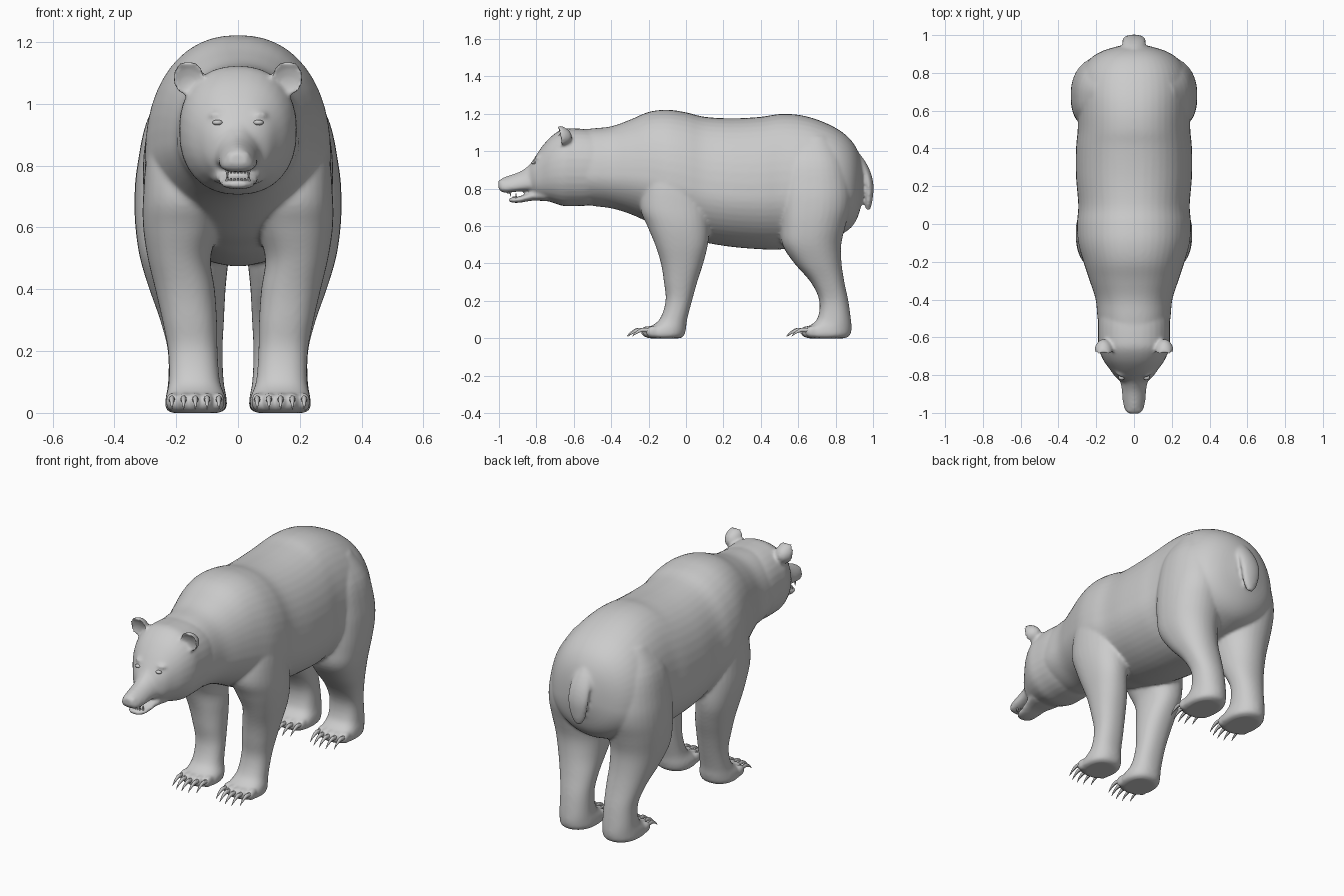
import bpy, bmesh, math
from mathutils import Matrix, Vector

if "Cube" in bpy.data.objects:
    bpy.data.objects.remove(bpy.data.objects["Cube"])

fur = bpy.data.materials.new("grey_fur")
fur.diffuse_color = (0.6, 0.6, 0.6, 1)
fur.use_nodes = True
fur.node_tree.nodes["Principled BSDF"].inputs["Base Color"].default_value = fur.diffuse_color


def spline(rows, steps):
    """Smooth in-between sections through the given rows."""
    out = []
    for i in range(len(rows) - 1):
        p = [rows[max(0, min(len(rows) - 1, i + k))] for k in (-1, 0, 1, 2)]
        for s in range(steps):
            t = s / steps
            out.append([0.5 * (2 * b + (c - a) * t + (2 * a - 5 * b + 4 * c - d) * t * t
                               + (3 * b - a - 3 * c + d) * t ** 3) for a, b, c, d in zip(*p)])
    return out + [list(rows[-1])]


def loft(bm, rows, axis, side=1, steps=4, n=32, power=(2.25, 2.25), low=0.5):
    """Rounded sections (t, x0, x1, v0, v1) along y or z.
    low = height of the widest point, power = squareness below and above it."""
    rings = []
    for t, x0, x1, v0, v1 in spline(rows, steps):
        vm, ring = v0 + (v1 - v0) * low, []
        for k in range(n):
            a = 2 * math.pi * k / n
            c, s = math.cos(a), math.sin(a)
            e = 2 / (power[1] if s > 0 else power[0])
            c = math.copysign(abs(c) ** e, c)
            s = math.copysign(abs(s) ** e, s)
            x = side * ((x0 + x1) / 2 + c * (x1 - x0) / 2)
            v = vm + s * ((v1 - vm) if s > 0 else (vm - v0))
            ring.append(bm.verts.new((x, t, v) if axis == 'y' else (x, v, t)))
        rings.append(ring)
    faces = [bm.faces.new(rings[0]), bm.faces.new(rings[-1][::-1])]
    for r, q in zip(rings, rings[1:]):
        for k in range(n):
            faces.append(bm.faces.new((r[k], q[k], q[(k + 1) % n], r[(k + 1) % n])))
    bmesh.ops.recalc_face_normals(bm, faces=faces)


def sym(rows):
    """Rows given as (t, half width, v0, v1)."""
    return [(t, -w, w, a, b) for t, w, a, b in rows]


def ball(bm, centre, size, seg=20):
    m = Matrix.Translation(centre) @ Matrix.Diagonal((*size, 1))
    return bmesh.ops.create_uvsphere(bm, u_segments=seg, v_segments=seg // 2,
                                     radius=1, matrix=m)['verts']


def finish(bm, name):
    me = bpy.data.meshes.new(name)
    bm.to_mesh(me)
    bm.free()
    me.materials.append(fur)
    ob = bpy.data.objects.new(name, me)
    bpy.context.collection.objects.link(ob)
    bpy.ops.object.select_all(action='DESELECT')
    bpy.context.view_layer.objects.active = ob
    ob.select_set(True)
    return ob


bm = bmesh.new()

# Torso and neck
loft(bm, sym([(-.60, .175, .73, 1.11), (-.5, .193, .708, 1.122), (-.4, .203, .695, 1.133),
              (-.3, .235, .665, 1.168), (-.2, .268, .62, 1.21), (-.1, .296, .57, 1.222),
              (0, .302, .54, 1.208), (.1, .295, .512, 1.184), (.25, .307, .488, 1.176),
              (.4, .307, .476, 1.184), (.5, .298, .475, 1.199), (.6, .298, .488, 1.195),
              (.7, .298, .515, 1.17), (.8, .282, .545, 1.125), (.87, .238, .58, 1.073),
              (.915, .17, .64, 1.01), (.945, .07, .74, .93)]), 'y', n=48, low=.4,
     power=(1.9, 2.25))

# Head, wedge-shaped muzzle, lower jaw, nose pad
loft(bm, sym([(-.44, .18, .73, 1.10), (-.52, .19, .71, 1.117), (-.6, .19, .706, 1.122),
              (-.66, .187, .708, 1.118), (-.72, .163, .727, 1.08), (-.77, .128, .742, 1.025),
              (-.81, .098, .76, .965), (-.84, .06, .80, .915)]), 'y')
loft(bm, sym([(-.74, .10, .77, 1.03), (-.8, .087, .782, .972), (-.84, .072, .786, .926),
              (-.88, .065, .786, .896), (-.92, .062, .782, .879), (-.96, .056, .779, .866),
              (-.985, .048, .782, .855), (-1.003, .03, .80, .842)]), 'y',
     low=.3, power=(2.6, 1.75))
loft(bm, sym([(-.75, .09, .733, .80), (-.82, .07, .736, .788), (-.88, .059, .726, .762),
              (-.92, .05, .724, .754), (-.947, .028, .73, .75)]), 'y')
ball(bm, (0, -.984, .832), (.043, .02, .019))

# Tail
loft(bm, sym([(.685, .018, .962, .984), (.73, .044, .955, .996), (.81, .06, .952, 1.003),
              (.88, .062, .93, .99), (.94, .056, .89, .962), (.985, .04, .85, .93)]), 'z',
     power=(2, 2))

front_leg = [(1.0, .10, .24, -.18, .02), (.85, .06, .292, -.225, .08), (.7, .045, .307, -.245, .12),
             (.6, .06, .307, -.207, .125), (.5, .088, .292, -.165, .117), (.4, .075, .268, -.134, .092),
             (.3, .068, .245, -.118, .06), (.2, .066, .226, -.109, .032), (.1, .058, .224, -.142, .006),
             (.05, .04, .234, -.21, 0), (.015, .04, .235, -.225, -.01), (0, .06, .215, -.2, -.03)]
hind_leg = [(1.08, .06, .215, .59, .77), (.95, .05, .293, .53, .845), (.8, .03, .326, .508, .88),
            (.7, .02, .335, .503, .88), (.6, .02, .332, .505, .853), (.5, .03, .317, .515, .83),
            (.4, .04, .287, .58, .832), (.3, .045, .252, .667, .847), (.2, .05, .227, .713, .868),
            (.1, .046, .226, .70, .882), (.05, .037, .234, .635, .885),
            (.015, .037, .235, .625, .877), (0, .06, .215, .65, .85)]
toes = [(s, .138 + .038 * d, y + .007 * d * d) for s in (-1, 1)
        for y in (-.215, .637) for d in (-2, -1, 0, 1, 2)]

for s in (-1, 1):
    # Legs and brows
    loft(bm, front_leg, 'z', s)
    loft(bm, hind_leg, 'z', s, power=(2.7, 2.1))
    ball(bm, (s * .066, -.79, .964), (.03, .02, .012))
    # Cupped ears, hollow towards the front
    ear = Vector((s * .161, -.685, 1.084))
    for v in ball(bm, (0, 0, 0), (1, 1, 1), 28):
        depth = .075 * v.co.y if v.co.y > 0 else -.024 * v.co.y
        v.co = ear + Vector((.052 * v.co.x, depth - .012 * v.co.z, .056 * v.co.z))
for s, x, y in toes:
    ball(bm, (s * x, y + .008, .036), (.02, .038, .032), 14)

# Blend all the fur masses into one skin
body = finish(bm, "body")
rm = body.modifiers.new("blend", 'REMESH')
rm.mode, rm.voxel_size, rm.use_smooth_shade = 'VOXEL', .0085, True
sm = body.modifiers.new("soften", 'SMOOTH')
sm.factor, sm.iterations = .5, 9
for m in ("blend", "soften"):
    bpy.ops.object.modifier_apply(modifier=m)
bpy.ops.object.shade_smooth_by_angle(angle=math.radians(60))

# Claws
bm = bmesh.new()
for s, x, y in toes:
    loft(bm, [(y + dy, x - r, x + r, a, b) for dy, r, a, b in
              ((0, .011, .028, .054), (-.045, .009, .034, .056),
               (-.08, .005, .022, .036), (-.1, .001, .009, .013))], 'y', s, 3, 10, (2, 2))
finish(bm, "claws")
bpy.ops.object.shade_smooth_by_angle(angle=math.radians(40))

# Eyes
bm = bmesh.new()
for s in (-1, 1):
    ball(bm, (s * .066, -.812, .939), (.017, .014, .009), 16)
finish(bm, "eyes")
bpy.ops.object.shade_smooth_by_angle(angle=math.radians(40))

# Teeth: canines and a short row between, upper and lower
bm = bmesh.new()
for y, base, up in ((-.955, .788, -1), (-.925, .745, 1)):
    for k in range(-3, 4):
        big = abs(k) == 3
        h, r = (.03, .007) if big else (.014, .005)
        m = Matrix.Translation((k * .0115, y + .0018 * k * k, base + up * h / 2))
        if up < 0:
            m = m @ Matrix.Rotation(math.pi, 4, 'X')
        bmesh.ops.create_cone(bm, cap_ends=True, segments=8, radius1=r,
                              radius2=.001 if big else .003, depth=h, matrix=m)
finish(bm, "teeth")
bpy.ops.object.shade_smooth_by_angle(angle=math.radians(40))
